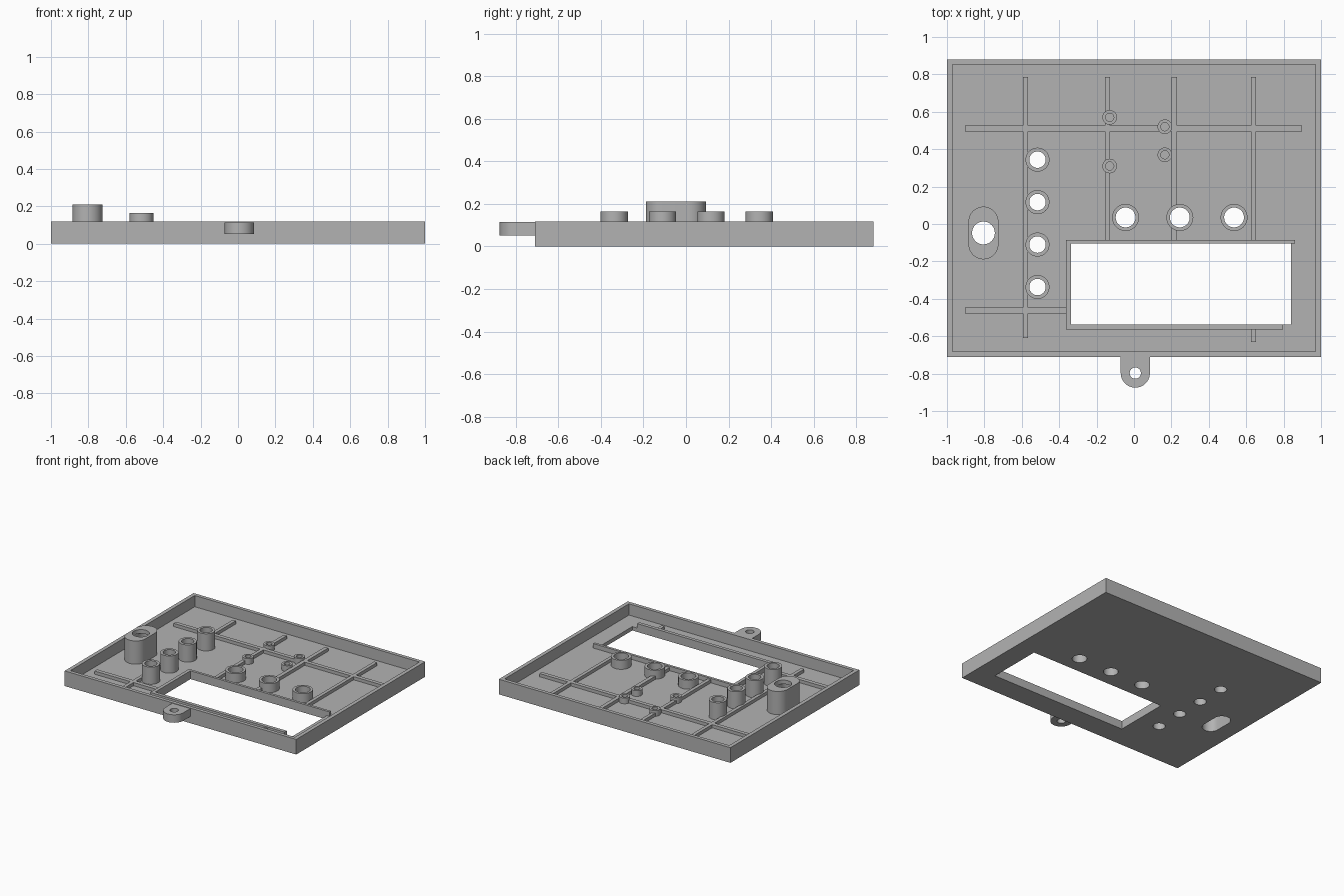
import bpy, bmesh, math

if "Cube" in bpy.data.objects:
    bpy.data.objects.remove(bpy.data.objects["Cube"])

FLOOR, RIM, RIB, FRAME = 0.03, 0.118, 0.055, 0.065

grey = bpy.data.materials.new("plain grey")
grey.diffuse_color = (0.45, 0.45, 0.45, 1)
grey.use_nodes = True
grey.node_tree.nodes["Principled BSDF"].inputs["Base Color"].default_value = grey.diffuse_color


def prism(name, outline, z0, z1):
    """Extrude a closed xy outline from z0 to z1."""
    bm = bmesh.new()
    low = bm.faces.new([bm.verts.new((x, y, z0)) for x, y in outline])
    top = bmesh.ops.extrude_face_region(bm, geom=[low])["geom"]
    for v in top:
        if isinstance(v, bmesh.types.BMVert):
            v.co.z = z1
    bmesh.ops.recalc_face_normals(bm, faces=bm.faces)
    mesh = bpy.data.meshes.new(name)
    bm.to_mesh(mesh)
    bm.free()
    mesh.materials.append(grey)
    obj = bpy.data.objects.new(name, mesh)
    bpy.context.collection.objects.link(obj)
    return obj


def box(name, x0, x1, y0, y1, z0, z1):
    return prism(name, [(x0, y0), (x1, y0), (x1, y1), (x0, y1)], z0, z1)


def slot(name, x, y, r, z0, z1, half=0.0, n=20):
    """Circle, or a stadium stretched along y when half > 0."""
    pts = []
    for side, start in ((1, 0), (-1, math.pi)):
        for i in range(n + (1 if half else 0)):
            a = start + math.pi * i / n
            pts.append((x + r * math.cos(a), y + side * half + r * math.sin(a)))
    return prism(name, pts, z0, z1)


def boolean(obj, others, operation="DIFFERENCE"):
    bpy.context.view_layer.objects.active = obj
    for other in others:
        mod = obj.modifiers.new("cut", "BOOLEAN")
        mod.operation, mod.solver, mod.object = operation, "EXACT", other
        bpy.ops.object.modifier_apply(modifier=mod.name)


def discard(objs):
    for o in objs:
        bpy.data.objects.remove(o, do_unlink=True)


# bosses: name, x, y, outer radius, hole radius, top, goes through floor
bosses = [("button_boss", -0.516, 0.344 - 0.227 * i, 0.064, 0.044, 0.164, True) for i in range(4)]
bosses += [("socket_boss", -0.045 + 0.29 * i, 0.035, 0.072, 0.053, 0.10, True) for i in range(3)]
bosses += [("screw_post", x, y, 0.039, 0.022, 0.075, False)
           for x, y in ((-0.13, 0.57), (-0.13, 0.31), (0.165, 0.52), (0.165, 0.37))]

parts, through, blind = [], [], []
for name, x, y, r, hole, top, is_through in bosses:
    cutter = slot("cutter", x, y, hole, -0.1, 0.4)
    (through if is_through else blind).append(cutter)
    boss = slot(name, x, y, r, FLOOR, top)
    boolean(boss, [cutter])
    parts.append(boss)

# long housing: slotted cavity from below, round hole in its lid
SX, SY = -0.805, -0.048
cavity = slot("cutter", SX, SY, 0.062, -0.1, 0.18, half=0.061)
lid_hole = slot("cutter", SX, SY, 0.061, 0.1, 0.4)
housing = slot("slotted_housing", SX, SY, 0.08, FLOOR, 0.211, half=0.061)
boolean(housing, [cavity, lid_hole])
parts.append(housing)

# tray with rim, window and openings
tray = box("tray", -1, 1, -0.71, 0.88, 0, RIM)
inside = box("cutter", -0.97, 0.97, -0.682, 0.852, FLOOR, 0.4)
window = box("cutter", -0.337, 0.84, -0.537, -0.105, -0.1, 0.4)
boolean(tray, [inside, window, cavity] + through)
parts.append(tray)

# stiffening ribs, merged into one grid
spans = [(-0.594, -0.567, -0.61, 0.785), (-0.155, -0.128, -0.086, 0.785),
         (0.2, 0.23, -0.086, 0.785), (0.625, 0.652, -0.086, 0.785),
         (0.625, 0.652, -0.63, -0.563),
         (-0.904, 0.897, 0.495, 0.526), (-0.904, -0.362, -0.479, -0.447)]
bars = [box("floor_ribs", *s, FLOOR, RIB) for s in spans]
boolean(bars[0], bars[1:], "UNION")
boolean(bars[0], through + blind)
discard(bars[1:])
parts.append(bars[0])

# raised border on three sides of the window
parts.append(prism("window_border", [
    (-0.363, -0.564), (0.797, -0.564), (0.797, -0.537), (-0.337, -0.537),
    (-0.337, -0.105), (0.862, -0.105), (0.862, -0.085), (-0.363, -0.085)], FLOOR, FRAME))

# mounting tab on the front edge
TX, TY, TR = 0.007, -0.797, 0.078
arc = [math.pi + math.pi * i / 20 for i in range(21)]
tab = prism("mounting_tab", [(TX + TR * math.cos(a), TY + TR * math.sin(a)) for a in arc]
            + [(TX + TR, -0.71), (TX - TR, -0.71)], 0.052, 0.114)
tab_hole = slot("cutter", TX, TY, 0.03, 0, 0.4)
boolean(tab, [tab_hole])
parts.append(tab)

discard(through + blind + [cavity, lid_hole, inside, window, tab_hole])

# round walls smooth, edges sharp
bpy.ops.object.select_all(action="DESELECT")
for p in parts:
    p.select_set(True)
bpy.context.view_layer.objects.active = tray
bpy.ops.object.shade_smooth_by_angle(angle=math.radians(30))
